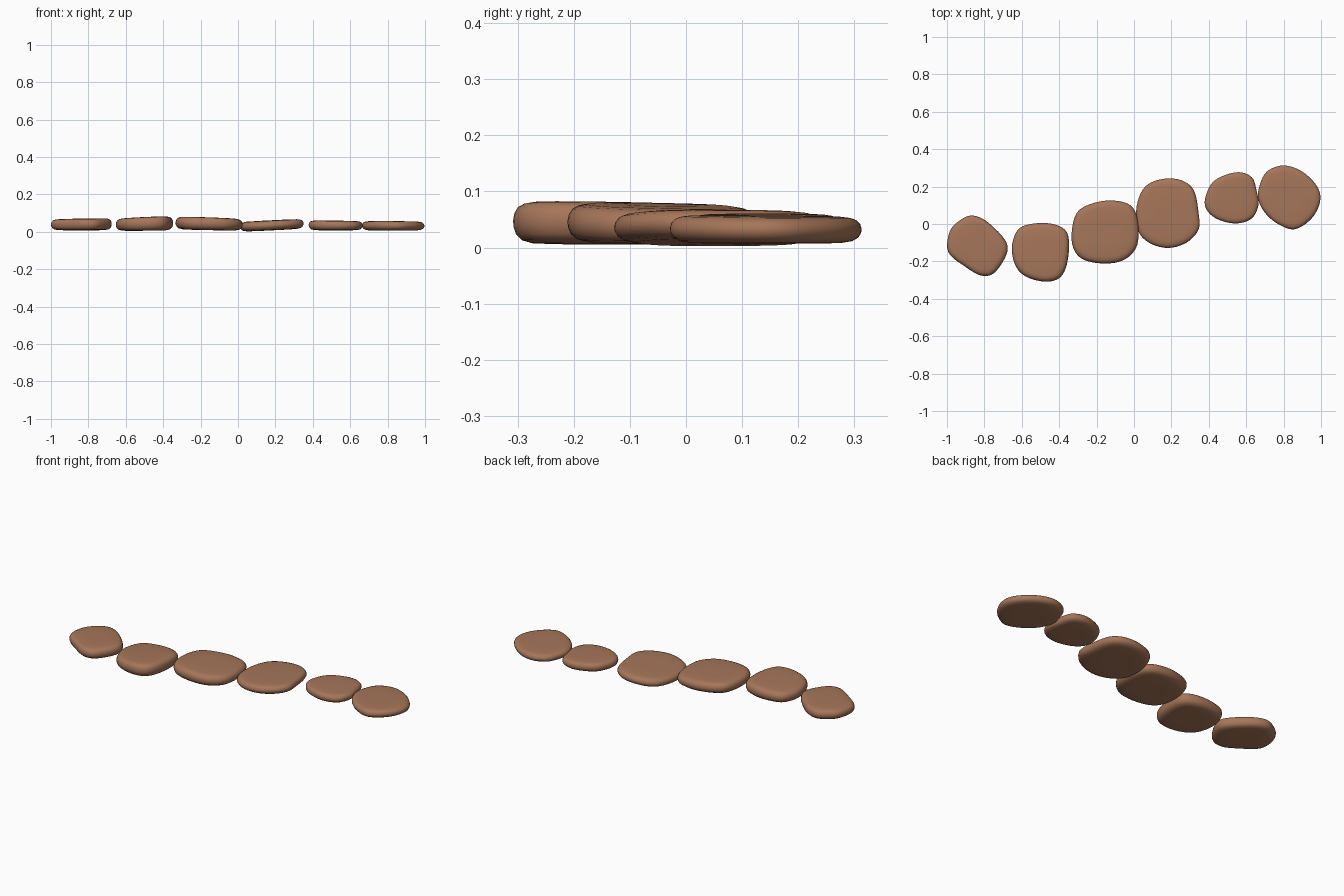
import bpy, bmesh
from mathutils import Vector

mat = bpy.data.materials.new("warm_stone")
mat.diffuse_color = (0.38, 0.18, 0.10, 1)

# Side profile shared by all stones: (outline scale, height fraction)
PROFILE = [(0.45, 0.0), (0.78, 0.02), (0.90, 0.09), (0.965, 0.22), (0.995, 0.4), (1.0, 0.55),
           (0.985, 0.72), (0.945, 0.86), (0.88, 0.94), (0.78, 0.98), (0.4, 1.0)]


def smooth_loop(pts, steps=5):
    """Closed Catmull-Rom curve through the outline points."""
    p = [Vector(q) for q in pts]
    n, out = len(p), []
    for i in range(n):
        a, b, c, d = p[i - 1], p[i], p[(i + 1) % n], p[(i + 2) % n]
        for s in range(steps):
            t = s / steps
            out.append(0.5 * (2 * b + (c - a) * t + (2 * a - 5 * b + 4 * c - d) * t ** 2
                              + (3 * b - a - 3 * c + d) * t ** 3))
    return out


def stone(name, outline, bottom, top):
    """bottom / top: (height at centre, slope in x, slope in y)."""
    loop = smooth_loop(outline)
    cx = (min(v.x for v in loop) + max(v.x for v in loop)) / 2
    cy = (min(v.y for v in loop) + max(v.y for v in loop)) / 2
    n = len(loop)
    bm = bmesh.new()

    def point(dx, dy, f):
        lo = bottom[0] + bottom[1] * dx + bottom[2] * dy
        hi = top[0] + top[1] * dx + top[2] * dy
        return bm.verts.new((cx + dx, cy + dy, lo + (hi - lo) * f))

    rings = [[point((v.x - cx) * s, (v.y - cy) * s, f) for v in loop] for s, f in PROFILE]
    for r0, r1 in zip(rings, rings[1:]):
        for i in range(n):
            j = (i + 1) % n
            bm.faces.new((r0[i], r0[j], r1[j], r1[i]))
    # close underside and top with fans
    for ring, f in ((rings[0], 0), (rings[-1], 1)):
        c = point(0, 0, f)
        for i in range(n):
            bm.faces.new((ring[i], ring[(i + 1) % n], c))
    bmesh.ops.recalc_face_normals(bm, faces=bm.faces)
    for face in bm.faces:
        face.smooth = True
    me = bpy.data.meshes.new(name)
    bm.to_mesh(me)
    bm.free()
    me.materials.append(mat)
    bpy.context.collection.objects.link(bpy.data.objects.new(name, me))


# Stepping stones from left to right
stone("stepping_stone_1",
      [(-0.86, 0.045), (-0.77, 0.0), (-0.675, -0.12), (-0.735, -0.25), (-0.81, -0.277),
       (-0.9, -0.23), (-0.993, -0.15), (-0.985, -0.04), (-0.93, 0.02)],
      (0.008, 0, 0), (0.071, 0.02, 0))
stone("stepping_stone_2",
      [(-0.62, -0.03), (-0.55, 0.0), (-0.45, 0.003), (-0.37, -0.03), (-0.347, -0.1),
       (-0.36, -0.22), (-0.40, -0.29), (-0.48, -0.308), (-0.58, -0.28), (-0.635, -0.22),
       (-0.653, -0.12)],
      (0.006, 0.01, 0), (0.078, 0.045, -0.02))
stone("stepping_stone_3",
      [(-0.28, 0.085), (-0.16, 0.124), (-0.05, 0.115), (0.005, 0.07), (0.025, -0.03),
       (0.01, -0.13), (-0.06, -0.195), (-0.17, -0.211), (-0.28, -0.185), (-0.33, -0.11),
       (-0.325, 0.01)],
      (0.009, -0.02, 0), (0.076, -0.035, -0.02))
stone("stepping_stone_4",
      [(0.015, 0.1), (0.06, 0.2), (0.15, 0.24), (0.25, 0.235), (0.32, 0.18), (0.345, 0.06),
       (0.345, -0.03), (0.28, -0.1), (0.18, -0.128), (0.08, -0.1), (0.02, -0.03)],
      (0.008, 0.05, 0), (0.062, 0.05, 0.0))
stone("stepping_stone_5",
      [(0.378, 0.12), (0.41, 0.21), (0.47, 0.255), (0.56, 0.277), (0.63, 0.25), (0.655, 0.18),
       (0.665, 0.1), (0.63, 0.03), (0.55, 0.003), (0.46, 0.02), (0.40, 0.06)],
      (0.008, 0, 0), (0.06, -0.015, 0))
stone("stepping_stone_6",
      [(0.67, 0.2), (0.71, 0.28), (0.80, 0.313), (0.9, 0.28), (0.98, 0.2), (0.995, 0.12),
       (0.95, 0.03), (0.86, -0.028), (0.77, 0.0), (0.70, 0.06), (0.665, 0.13)],
      (0.007, 0, 0), (0.057, -0.01, -0.01))
